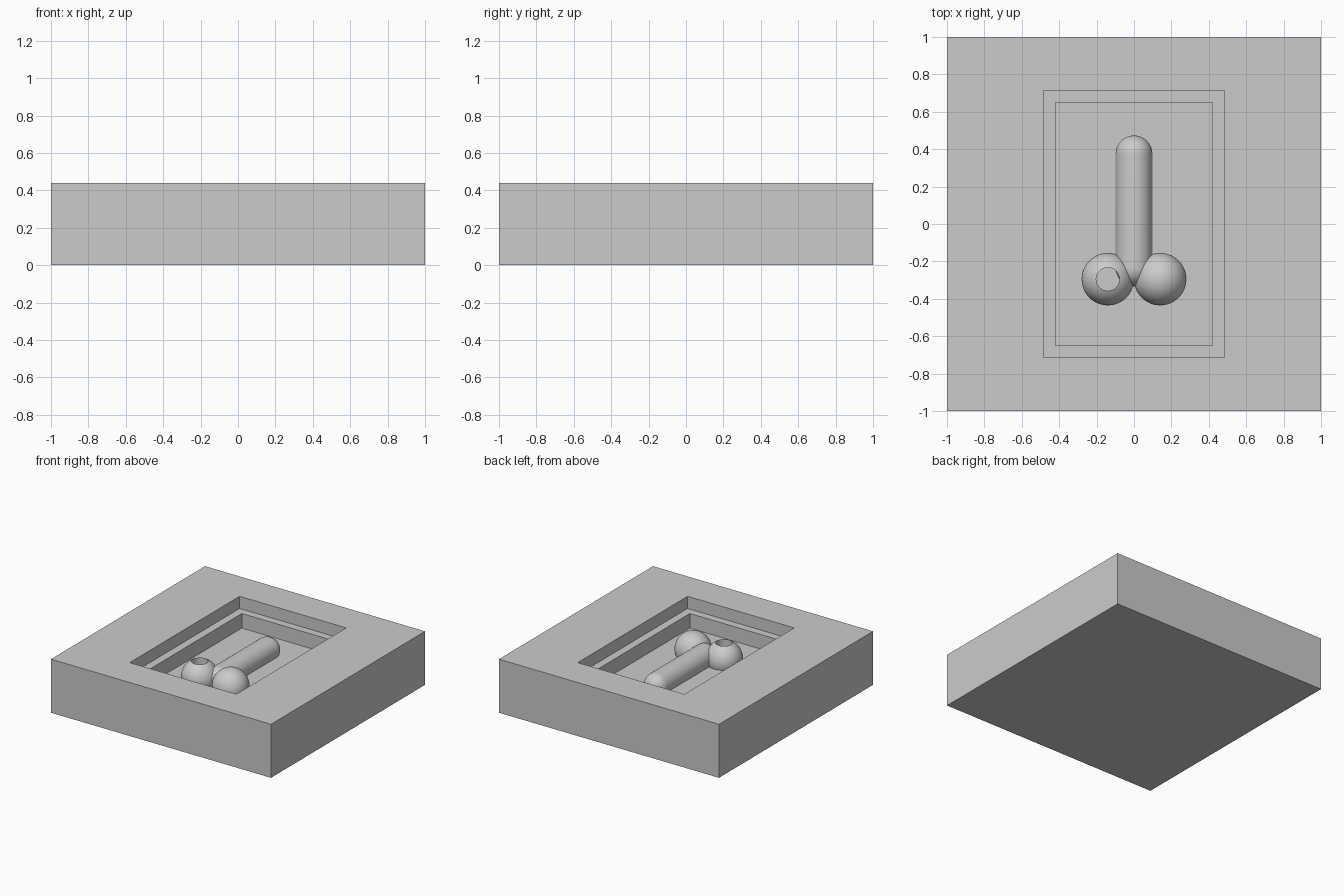
import bpy, bmesh, math
from mathutils import Matrix

cube = bpy.data.objects.get("Cube")
if cube:
    bpy.data.objects.remove(cube, do_unlink=True)

# One plain grey for every part
grey = bpy.data.materials.new("plain_grey")
grey.use_nodes = True
GREY = (0.6, 0.6, 0.6, 1)
grey.diffuse_color = GREY
grey.node_tree.nodes["Principled BSDF"].inputs["Base Color"].default_value = GREY

FLOOR, LEDGE, TOP = 0.22, 0.34, 0.44
AXIS_Z = 0.26


def finish(bm, name, smooth=False):
    bmesh.ops.recalc_face_normals(bm, faces=bm.faces)
    mesh = bpy.data.meshes.new(name)
    bm.to_mesh(mesh)
    bm.free()
    mesh.materials.append(grey)
    obj = bpy.data.objects.new(name, mesh)
    bpy.context.collection.objects.link(obj)
    if smooth:
        bpy.ops.object.select_all(action='DESELECT')
        obj.select_set(True)
        bpy.context.view_layer.objects.active = obj
        bpy.ops.object.shade_smooth_by_angle(angle=math.radians(35))
    return obj


def stepped_block(name, rings):
    """Bridge a series of centred rectangles (half x, half y, z), capping both ends."""
    bm = bmesh.new()
    loops = [[bm.verts.new((sx * hx, sy * hy, z))
              for sx, sy in ((-1, -1), (1, -1), (1, 1), (-1, 1))]
             for hx, hy, z in rings]
    for a, b in zip(loops, loops[1:]):
        for i in range(4):
            j = (i + 1) % 4
            bm.faces.new((a[i], a[j], b[j], b[i]))
    bm.faces.new(loops[0])
    bm.faces.new(loops[-1])
    return finish(bm, name)


def lathe(name, profile, location, turn=Matrix()):
    """Spin a (radius, height) profile around its own axis."""
    bm = bmesh.new()
    verts = [bm.verts.new((r, 0, h)) for r, h in profile]
    edges = [bm.edges.new(pair) for pair in zip(verts, verts[1:])]
    bmesh.ops.spin(bm, geom=verts + edges, axis=(0, 0, 1), cent=(0, 0, 0),
                   angle=math.tau, steps=64, use_merge=True)
    bmesh.ops.remove_doubles(bm, verts=bm.verts, dist=0.00005)
    bmesh.ops.transform(bm, matrix=Matrix.Translation(location) @ turn, verts=bm.verts)
    return finish(bm, name, smooth=True)


def arc(radius, start, end, centre=0, steps=32):
    """Profile points from one latitude to another."""
    angles = [start + (end - start) * i / steps for i in range(steps + 1)]
    return [(radius * math.cos(a), centre + radius * math.sin(a)) for a in angles]


POLE = math.pi / 2

# Square block with a two-step rectangular recess
stepped_block("block", [(1, 1, 0), (1, 1, TOP),
                        (0.485, 0.713, TOP), (0.485, 0.713, LEDGE),
                        (0.42, 0.65, LEDGE), (0.42, 0.65, FLOOR)])

# Round-ended bar lying along y
BAR_R, BAR_START, BAR_END = 0.098, -0.235, 0.375
bar = (arc(BAR_R, -POLE, 0, BAR_START) + arc(BAR_R, 0, POLE, BAR_END))
lathe("bar", bar, (0, 0, AXIS_Z), Matrix.Rotation(-POLE, 4, 'X'))

# Plain ball on the left, ball with a drilled hole on the right
BALL_R, HOLE_R, BALL_Y = 0.14, 0.062, -0.295
lathe("left_ball", arc(BALL_R, -POLE, POLE), (BALL_R, BALL_Y, AXIS_Z))
hole_floor = FLOOR - AXIS_Z + 0.005
drilled = arc(BALL_R, -POLE, math.acos(HOLE_R / BALL_R))
drilled += [(HOLE_R, hole_floor), (0, hole_floor)]
lathe("right_drilled_ball", drilled, (-BALL_R, BALL_Y, AXIS_Z))
